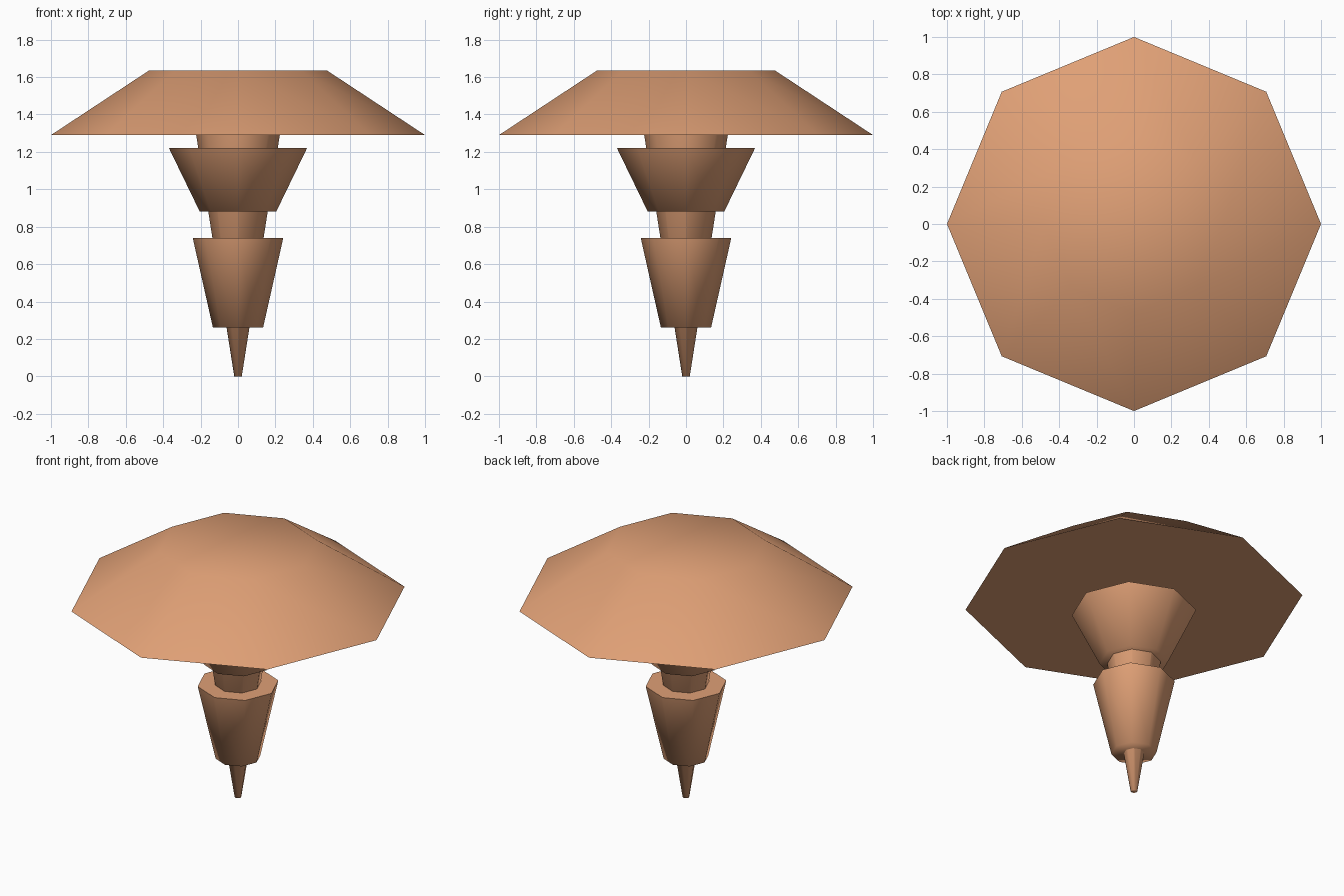
import bpy, math

if "Cube" in bpy.data.objects:
    bpy.data.objects.remove(bpy.data.objects["Cube"])

SIDES = 8

clay = bpy.data.materials.new("warm clay")
clay.diffuse_color = (0.74, 0.35, 0.18, 1.0)
clay.use_nodes = True
clay.node_tree.nodes["Principled BSDF"].inputs["Base Color"].default_value = clay.diffuse_color


def frustum(name, z0, r0, z1, r1):
    """Eight-sided tapered block with a corner on +x."""
    bpy.ops.mesh.primitive_cone_add(
        vertices=SIDES, radius1=r0, radius2=r1, depth=z1 - z0,
        end_fill_type='NGON', location=(0, 0, (z0 + z1) / 2))
    ob = bpy.context.object
    ob.name = name
    ob.data.materials.append(clay)
    # soft facets, with crisp upper rims
    bpy.ops.object.shade_smooth_by_angle(angle=math.radians(85))
    return ob


# tapered stem running from the pointed foot up into the cap
frustum("stem", 0.0, 0.02, 1.30, 0.225)
# two flared collars around the stem
frustum("lower_collar", 0.26, 0.134, 0.74, 0.242)
frustum("upper_collar", 0.88, 0.204, 1.22, 0.369)
# wide flat-topped cap
frustum("cap", 1.29, 1.0, 1.635, 0.476)
